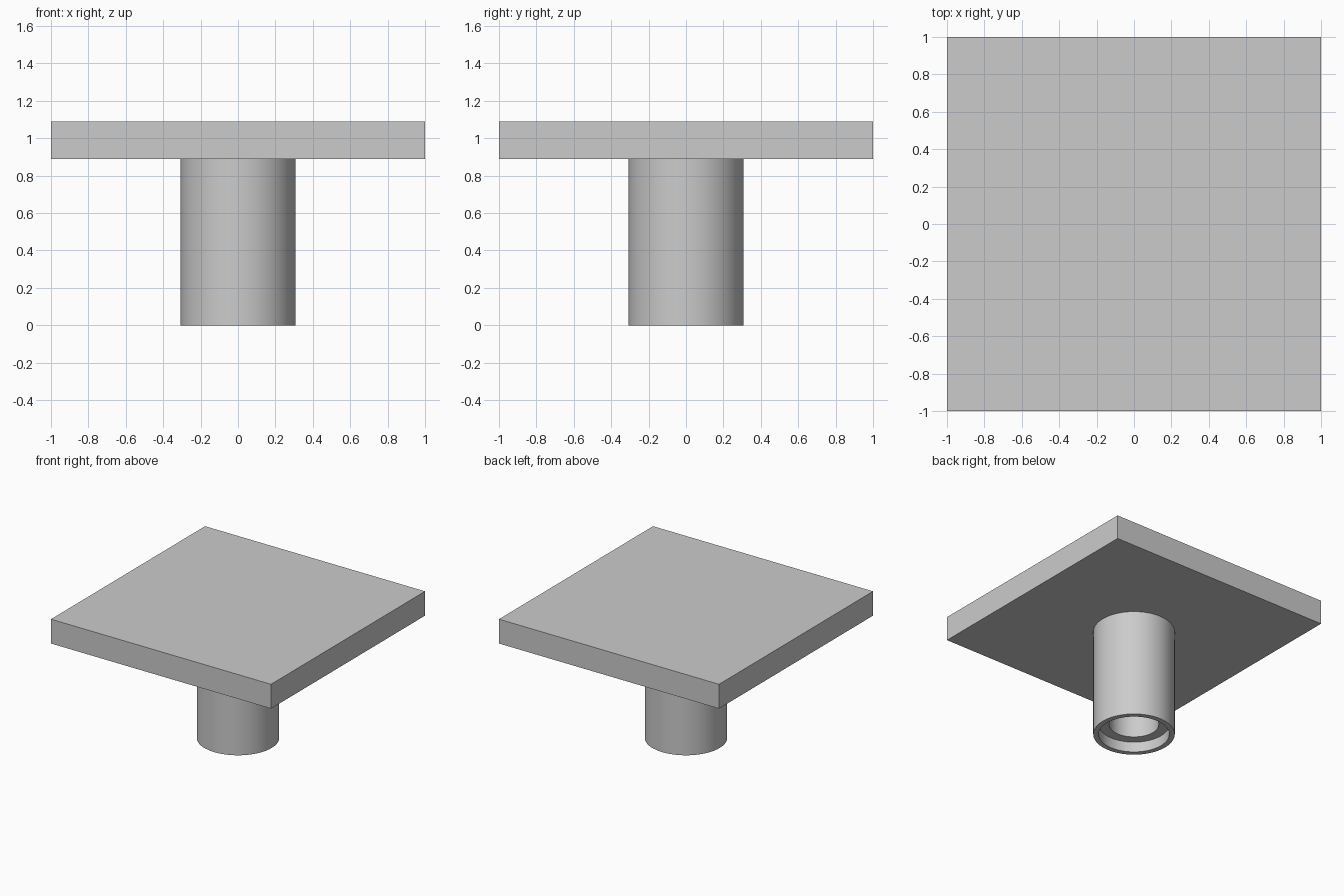
import bpy
import bmesh
import math

SIDES = 64
PLATE_BOTTOM, PLATE_TOP = 0.89, 1.09

cube = bpy.data.objects.get("Cube")
if cube:
    bpy.data.objects.remove(cube, do_unlink=True)

grey = bpy.data.materials.new("light grey")
grey.use_nodes = True
colour = (0.6, 0.6, 0.6, 1)
grey.diffuse_color = colour
grey.node_tree.nodes["Principled BSDF"].inputs["Base Color"].default_value = colour


def add_object(name, bm):
    bmesh.ops.recalc_face_normals(bm, faces=bm.faces)
    mesh = bpy.data.meshes.new(name)
    bm.to_mesh(mesh)
    bm.free()
    mesh.materials.append(grey)
    obj = bpy.data.objects.new(name, mesh)
    bpy.context.collection.objects.link(obj)
    return obj


# Square top plate
bm = bmesh.new()
bmesh.ops.create_cube(bm, size=2)
for v in bm.verts:
    v.co.z = PLATE_TOP if v.co.z > 0 else PLATE_BOTTOM
add_object("top_plate", bm)

# Hollow post: outer wall, bottom rim, counterbore, ledge and bore
profile = [(0.307, PLATE_BOTTOM), (0.307, 0), (0.266, 0),
           (0.266, 0.085), (0.187, 0.085), (0.187, PLATE_BOTTOM)]
bm = bmesh.new()
verts = [bm.verts.new((r, 0, z)) for r, z in profile]
edges = [bm.edges.new(pair) for pair in zip(verts, verts[1:])]
bmesh.ops.spin(bm, geom=verts + edges, cent=(0, 0, 0), axis=(0, 0, 1),
               angle=math.tau, steps=SIDES, use_merge=True)
bmesh.ops.remove_doubles(bm, verts=bm.verts, dist=0.0001)
post = add_object("hollow_post", bm)

# Smooth round walls with crisp rims
bpy.ops.object.select_all(action="DESELECT")
post.select_set(True)
bpy.context.view_layer.objects.active = post
bpy.ops.object.shade_smooth_by_angle(angle=math.radians(30))
